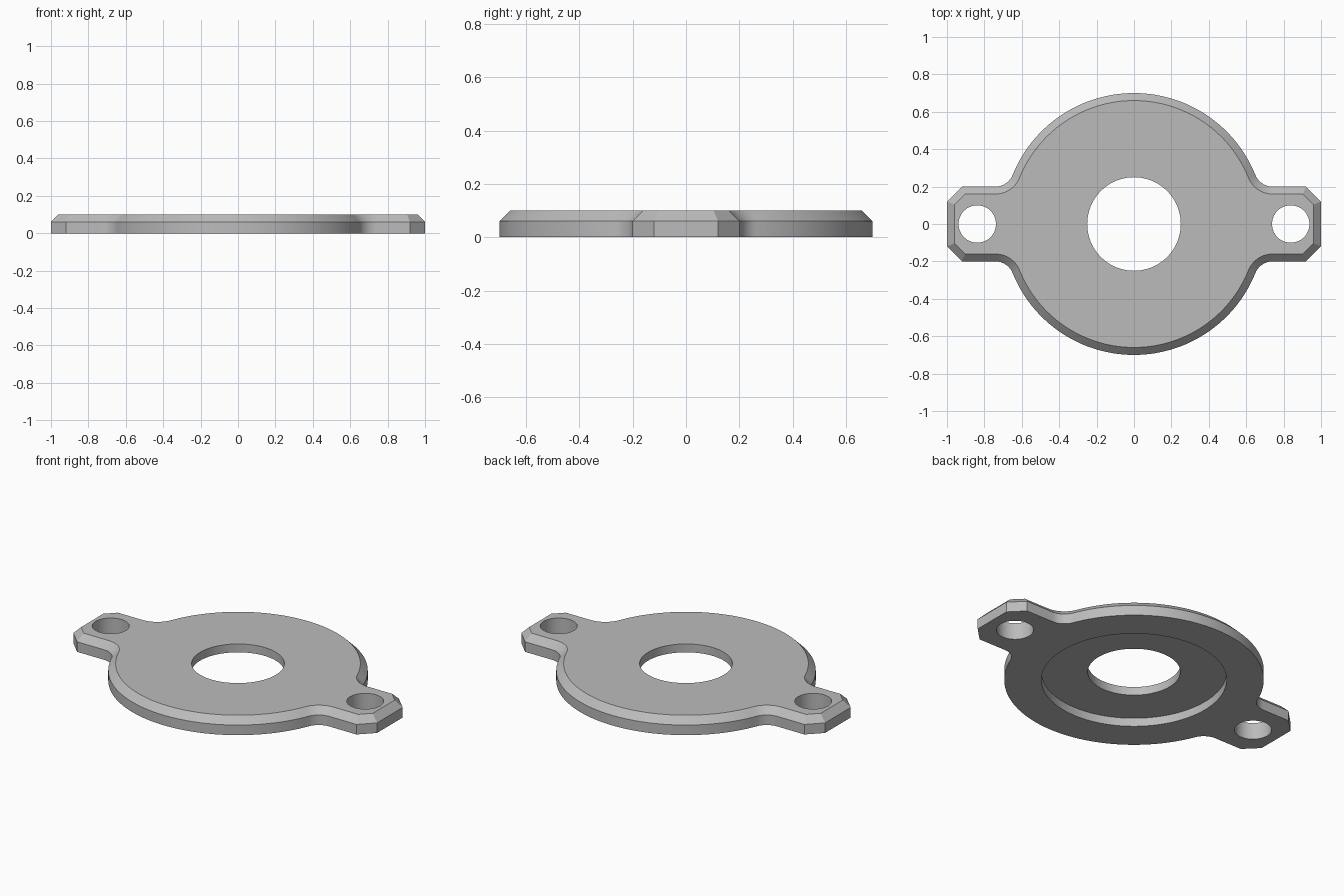
import bpy
import bmesh
from math import sin, cos, pi, atan2, sqrt

cube = bpy.data.objects.get("Cube")
if cube:
    bpy.data.objects.remove(cube, do_unlink=True)

HEIGHT, RIM, BEVEL, RECESS = 0.1, 0.06, 0.04, 0.05
DISC_R, BORE_R, RECESS_R = 0.7, 0.25, 0.5
TAB_HALF, FILLET_R, CORNER = 0.2, 0.1, 0.08
BOLT_X, BOLT_R = 0.838, 0.1


def arc(cx, cy, r, a0, a1, n):
    return [(cx + r * cos(a0 + (a1 - a0) * i / n),
             cy + r * sin(a0 + (a1 - a0) * i / n)) for i in range(n + 1)]


def circle(cx, r, n):
    return arc(cx, 0, r, 0, 2 * pi, n)[:-1]


def outline(inset):
    """Disc with two filleted, corner-cut tabs, shrunk evenly by inset."""
    r, f = DISC_R - inset, FILLET_R + inset
    half, tip = TAB_HALF - inset, 1 - inset
    cut = 1 + TAB_HALF - CORNER - inset * sqrt(2)   # x + y along the cut corner
    cy = half + f
    cx = sqrt((r + f) ** 2 - cy ** 2)
    phi = atan2(cy, cx)
    quarter = [(tip, cut - tip), (cut - half, half)]
    quarter += arc(cx, cy, f, -pi / 2, phi - pi, 12)
    quarter += arc(0, 0, r, phi, pi / 2, 32)[1:]
    upper = quarter + [(-x, y) for x, y in reversed(quarter[:-1])]
    return upper + [(-x, -y) for x, y in upper]


bm = bmesh.new()


def ring(points, z):
    return [bm.verts.new((x, y, z)) for x, y in points]


def bridge(a, b):
    for i in range(len(a)):
        j = (i + 1) % len(a)
        bm.faces.new((a[i], a[j], b[j], b[i]))


def cap(loops, nz):
    edges = []
    for lp in loops:
        for i, v in enumerate(lp):
            w = lp[(i + 1) % len(lp)]
            edges.append(bm.edges.get((v, w)) or bm.edges.new((v, w)))
    bmesh.ops.triangle_fill(bm, edges=edges, use_beauty=True, normal=(0, 0, nz))


# Outer wall and chamfered rim
base = ring(outline(0), 0)
shoulder = ring(outline(0), RIM)
top = ring(outline(BEVEL), HEIGHT)
bridge(base, shoulder)
bridge(shoulder, top)

# Central bore and the round recess underneath
bore_top = ring(circle(0, BORE_R, 96), HEIGHT)
bore_low = ring(circle(0, BORE_R, 96), RECESS)
recess_top = ring(circle(0, RECESS_R, 96), RECESS)
recess_low = ring(circle(0, RECESS_R, 96), 0)
bridge(bore_top, bore_low)
bridge(bore_low, recess_top)
bridge(recess_top, recess_low)

# Bolt holes through the tabs
top_loops, low_loops = [top, bore_top], [base, recess_low]
for side in (-1, 1):
    hole_low = ring(circle(side * BOLT_X, BOLT_R, 48), 0)
    hole_top = ring(circle(side * BOLT_X, BOLT_R, 48), HEIGHT)
    bridge(hole_low, hole_top)
    low_loops.append(hole_low)
    top_loops.append(hole_top)

# Flat top and bottom faces
cap(top_loops, 1)
cap(low_loops, -1)
bmesh.ops.recalc_face_normals(bm, faces=bm.faces[:])

mesh = bpy.data.meshes.new("flange_plate")
bm.to_mesh(mesh)
bm.free()
plate = bpy.data.objects.new("flange_plate", mesh)
bpy.context.collection.objects.link(plate)

# Plain grey metal
grey = bpy.data.materials.new("plain_grey")
grey.use_nodes = True
colour = (0.5, 0.5, 0.5, 1)
grey.diffuse_color = colour
grey.node_tree.nodes["Principled BSDF"].inputs["Base Color"].default_value = colour
mesh.materials.append(grey)

# Smooth round walls, keep the edges crisp
bpy.ops.object.select_all(action='DESELECT')
plate.select_set(True)
bpy.context.view_layer.objects.active = plate
bpy.ops.object.shade_smooth_by_angle(angle=pi / 6)
